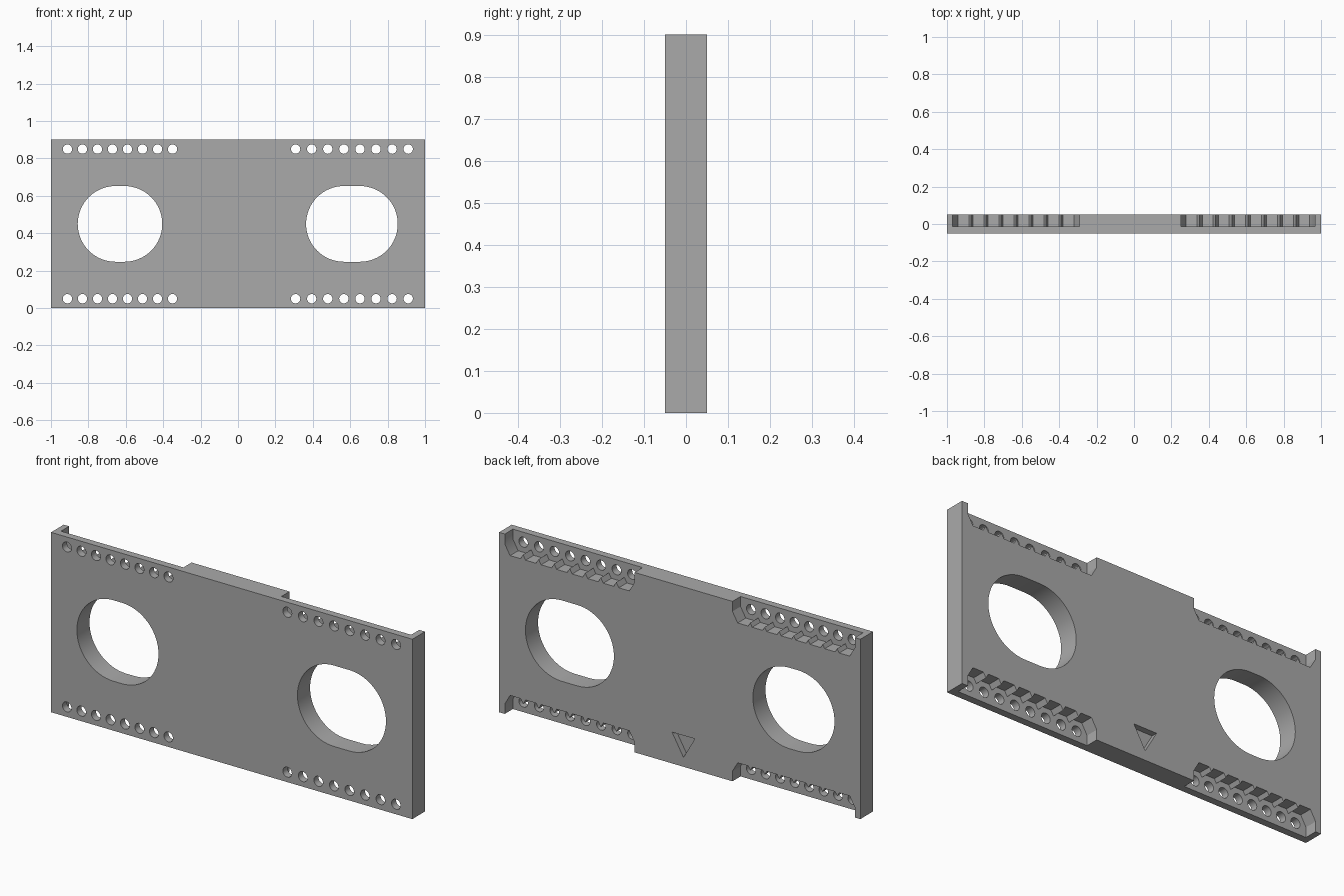
import bpy, bmesh, math

if "Cube" in bpy.data.objects:
    bpy.data.objects.remove(bpy.data.objects["Cube"])

W, T, H = 2.0, 0.1, 0.9          # plate size
MID = H / 2
FLOOR = -0.014                   # depth of the nut pockets
BOLT_R, NUT_R = 0.025, 0.058
NUT_A = NUT_R * math.sqrt(3) / 2
# (first hole x, last hole x, half length of the big slot)
GROUPS = [(-0.912, -0.35, 0.226), (0.308, 0.91, 0.245)]
COUNT, SLOT_R = 8, 0.2025


def prism(bm, outline, y0, y1):
    """Extrude an x-z outline from y0 to y1."""
    face = bm.faces.new([bm.verts.new((x, y0, z)) for x, z in outline])
    out = bmesh.ops.extrude_face_region(bm, geom=[face])
    verts = [g for g in out["geom"] if isinstance(g, bmesh.types.BMVert)]
    bmesh.ops.translate(bm, verts=verts, vec=(0, y1 - y0, 0))


def make(name, bm):
    bmesh.ops.recalc_face_normals(bm, faces=bm.faces[:])
    mesh = bpy.data.meshes.new(name)
    bm.to_mesh(mesh)
    bm.free()
    ob = bpy.data.objects.new(name, mesh)
    bpy.context.collection.objects.link(ob)
    return ob


def arc(cx, cz, r, a0, a1, n):
    return [(cx + r * math.cos(math.radians(a0 + (a1 - a0) * i / n)),
             cz + r * math.sin(math.radians(a0 + (a1 - a0) * i / n))) for i in range(n + 1)]


def hole_xs(first, last):
    return [first + (last - first) * i / (COUNT - 1) for i in range(COUNT)]


def pocket_outline(first, last):
    """Row of merged hexagons, open towards the top edge."""
    zc, half = H - 0.05, (last - first) / (COUNT - 1) / 2
    tip = zc - NUT_A + (half - NUT_R / 2) * math.sqrt(3)
    pts = [(first - NUT_R, H + 0.05), (first - NUT_R, zc)]
    for i, x in enumerate(hole_xs(first, last)):
        if i:
            pts.append((x - half, tip))
        pts += [(x - NUT_R / 2, zc - NUT_A), (x + NUT_R / 2, zc - NUT_A)]
    return pts + [(last + NUT_R, zc), (last + NUT_R, H + 0.05)]


# Flat plate
bm = bmesh.new()
prism(bm, [(-W/2, 0), (W/2, 0), (W/2, H), (-W/2, H)], -T/2, T/2)
plate = make("mounting_plate", bm)

# Nut pockets, big slots and triangular mark
bm = bmesh.new()
bolts = bmesh.new()
for first, last, half_len in GROUPS:
    outline = pocket_outline(first, last)
    prism(bm, outline, FLOOR, T)
    prism(bm, [(x, H - z) for x, z in outline], FLOOR, T)
    cx, d = (first + last) / 2, half_len - SLOT_R
    prism(bm, arc(cx + d, MID, SLOT_R, -90, 90, 32) + arc(cx - d, MID, SLOT_R, 90, 270, 32), -T, T)
    for x in hole_xs(first, last):
        for z in (0.05, H - 0.05):
            prism(bolts, arc(x, z, BOLT_R, 0, 345, 23), -T, T)
prism(bm, arc(-0.021, 0.12, 0.073, -90, 150, 2), 0.02, T)
cutters = [make("pocket_cutter", bm), make("bolt_hole_cutter", bolts)]

for cutter in cutters:
    cutter.hide_render = True
    mod = plate.modifiers.new("cut", 'BOOLEAN')
    mod.operation, mod.solver, mod.object = 'DIFFERENCE', 'EXACT', cutter

# Apply the cuts and remove the cutters
deps = bpy.context.evaluated_depsgraph_get()
cut_mesh = bpy.data.meshes.new_from_object(plate.evaluated_get(deps))
plate.modifiers.clear()
plate.data = cut_mesh
for cutter in cutters:
    bpy.data.objects.remove(cutter)

# Plain grey finish, round holes smooth
grey = bpy.data.materials.new("grey")
grey.diffuse_color = (0.4, 0.4, 0.4, 1)
grey.use_nodes = True
grey.node_tree.nodes["Principled BSDF"].inputs["Base Color"].default_value = grey.diffuse_color
plate.data.materials.clear()
plate.data.materials.append(grey)
bpy.context.view_layer.objects.active = plate
plate.select_set(True)
bpy.ops.object.shade_smooth_by_angle(angle=math.radians(30))
